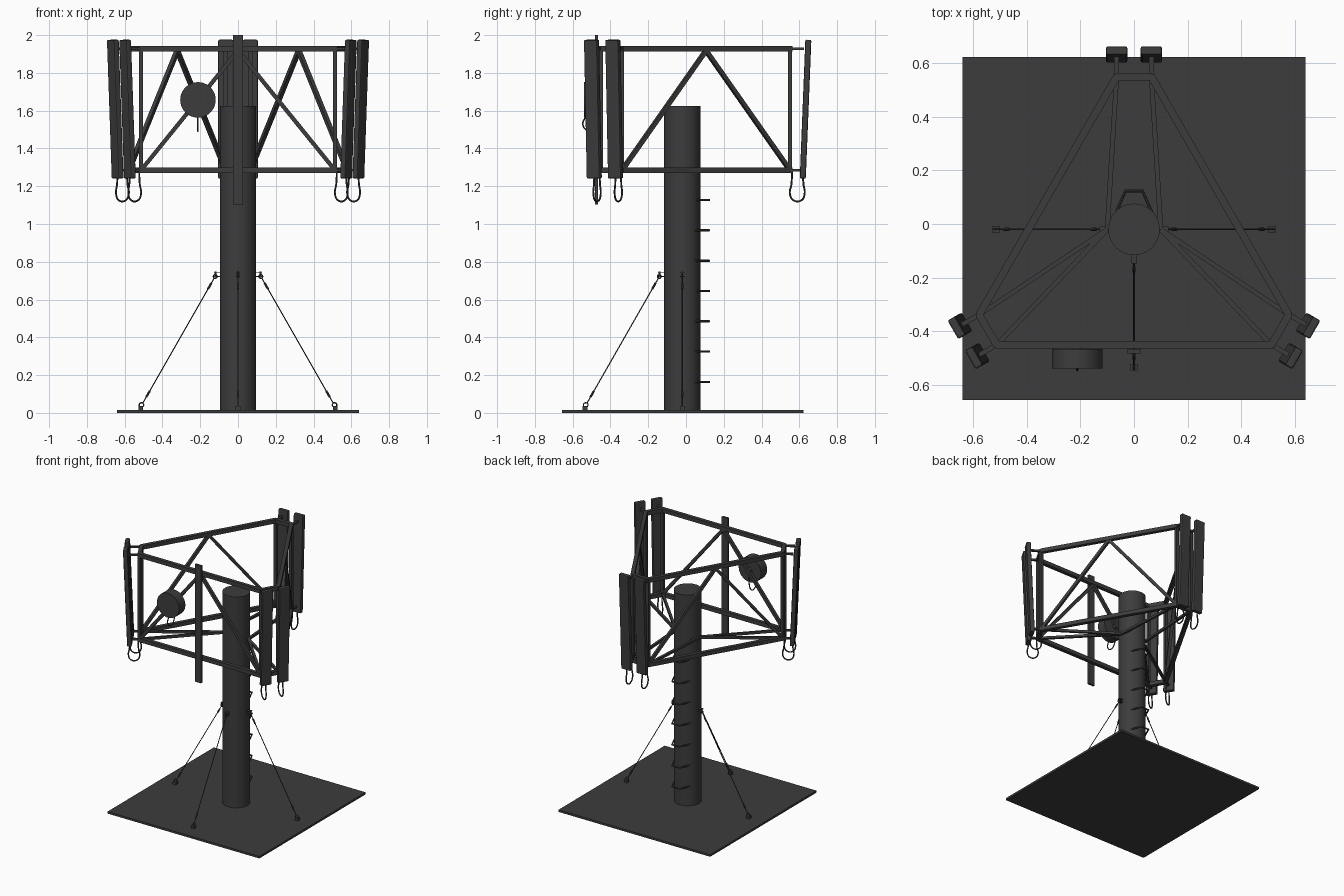
import bpy, bmesh, math
from mathutils import Vector, Matrix

if "Cube" in bpy.data.objects:
    bpy.data.objects.remove(bpy.data.objects["Cube"])

steel = bpy.data.materials.new("dark_grey_steel")
steel.use_nodes = True
GREY = (0.046, 0.046, 0.046, 1)
steel.diffuse_color = GREY
steel.node_tree.nodes["Principled BSDF"].inputs["Base Color"].default_value = GREY

MAST_Y = -0.02                       # mast axis
CENTRE = Vector((0, -0.08, 0))       # centre of the triangular platform
TOP, LOW = 1.928, 1.285              # platform levels


def finish(ob, smooth=False):
    ob.data.materials.append(steel)
    if smooth:
        bpy.ops.object.select_all(action='DESELECT')
        ob.select_set(True)
        bpy.context.view_layer.objects.active = ob
        bpy.ops.object.shade_smooth_by_angle(angle=math.radians(35))
    return ob


def mesh_object(name, bm, smooth=False):
    me = bpy.data.meshes.new(name)
    bm.to_mesh(me)
    bm.free()
    ob = bpy.data.objects.new(name, me)
    bpy.context.collection.objects.link(ob)
    return finish(ob, smooth)


def along(a, b):
    """Matrix with z running from a to b, centred between them."""
    d = b - a
    side = Vector((0, 0, 1)).cross(d)
    if side.length < 1e-5:
        side = Vector((1, 0, 0))
    z, x = d.normalized(), side.normalized()
    m = Matrix((x, z.cross(x), z)).transposed().to_4x4()
    return Matrix.Translation((a + b) / 2) @ m


def beams(name, segments, w, h):
    """Box bars, w wide sideways and h deep."""
    bm = bmesh.new()
    for a, b in segments:
        m = along(a, b) @ Matrix.Diagonal((w, h, (b - a).length, 1))
        bmesh.ops.create_cube(bm, size=1, matrix=m)
    return mesh_object(name, bm)


def rods(name, segments, r, sides=8):
    bm = bmesh.new()
    for a, b in segments:
        bmesh.ops.create_cone(bm, cap_ends=True, segments=sides, radius1=r, radius2=r,
                              depth=(b - a).length, matrix=along(a, b))
    return mesh_object(name, bm, True)


def tube(name, points, r, curved=True, cyclic=False):
    cu = bpy.data.curves.new(name, 'CURVE')
    cu.dimensions = '3D'
    cu.bevel_depth, cu.bevel_resolution, cu.resolution_u = r, 2, 6
    cu.use_fill_caps = True
    sp = cu.splines.new('BEZIER' if curved else 'POLY')
    pts = sp.bezier_points if curved else sp.points
    pts.add(len(points) - 1)
    for p, co in zip(pts, points):
        if curved:
            p.co = co
            p.handle_left_type = p.handle_right_type = 'AUTO'
        else:
            p.co = (*co, 1)
    sp.use_cyclic_u = cyclic
    ob = bpy.data.objects.new(name, cu)
    bpy.context.collection.objects.link(ob)
    bpy.ops.object.select_all(action='DESELECT')
    ob.select_set(True)
    bpy.context.view_layer.objects.active = ob
    bpy.ops.object.convert(target='MESH')
    return finish(bpy.context.object, True)


def box(name, centre, size):
    bm = bmesh.new()
    bmesh.ops.create_cube(bm, size=1, matrix=Matrix.Translation(centre) @ Matrix.Diagonal((*size, 1)))
    return mesh_object(name, bm)


def turn(k):
    """Platform corner k: 0 is the back one."""
    return Matrix.Translation(CENTRE) @ Matrix.Rotation(k * math.tau / 3, 4, 'Z')


# Ground plate and mast
box("ground_plate", (0, -0.017, 0.008), (1.28, 1.28, 0.016))
rods("mast", [(Vector((0, MAST_Y, 0.01)), Vector((0, MAST_Y, 1.624)))], 0.096, 48)

# Triangular platform with cut corners
CORNER = 0.065
def node(k, side, z):
    return turn(k) @ Vector((side * CORNER, 0.63, z))

rails, posts, braces, spokes = [], [], [], []
hubs = [Vector((0.1, MAST_Y, LOW)), Vector((-0.1, MAST_Y, LOW)), Vector((0, -0.125, LOW))]
for k in range(3):
    for z in (TOP, LOW):
        rails += [(node(k, -1, z), node(k, 1, z)), (node(k, -1, z), node(k + 1, 1, z))]
    a, b = node(k, -1, LOW), node(k + 1, 1, LOW)
    peak = (a + b) / 2 + Vector((0, 0, TOP - LOW - 0.01))
    braces += [(a, peak), (b, peak)]
    for s in (-1, 1):
        posts.append((node(k, s, LOW - 0.015), node(k, s, TOP + 0.015)))
        n = node(k, s, LOW)
        spokes.append((min(hubs, key=lambda h: (h - n).length), n))
beams("platform_rails", rails, 0.028, 0.03)
beams("platform_posts", posts, 0.022, 0.022)
beams("platform_braces", braces, 0.022, 0.022)
beams("platform_spokes", spokes, 0.018, 0.018)

# Two tilted panels with brackets and cable loops at each corner
for k in range(3):
    for s in (-1, 1):
        m = turn(k)
        bm = bmesh.new()
        bmesh.ops.create_cube(bm, size=1, matrix=Matrix.Diagonal((0.08, 0.032, 0.735, 1)))
        panel = mesh_object("antenna_panel", bm)
        panel.matrix_world = (m @ Matrix.Translation((s * CORNER, 0.713, 1.608))
                              @ Matrix.Rotation(-0.04, 4, 'X'))
        bevel = panel.modifiers.new("soft_edges", 'BEVEL')
        bevel.width, bevel.segments = 0.007, 2
        beams("panel_bracket", [(m @ Vector((s * CORNER, 0.63, z)), m @ Vector((s * CORNER, 0.705, z)))
                                for z in (TOP, LOW)], 0.018, 0.012)
        loop = [(0.699, 1.25), (0.702, 1.21), (0.708, 1.16), (0.69, 1.125), (0.65, 1.125),
                (0.63, 1.16), (0.638, 1.21), (0.642, 1.28)]
        tube("panel_cable", [m @ Vector((s * CORNER, y, z)) for y, z in loop], 0.005)

# Tall front plate
box("front_plate", (0, -0.475, 1.552), (0.052, 0.016, 0.895))

# Drum dish with mount and cable
DX, DZ = -0.212, 1.657
rods("dish", [(Vector((DX, -0.466, DZ)), Vector((DX, -0.54, DZ)))], 0.094, 40)
rods("dish_mount", [(Vector((DX, -0.44, DZ)), Vector((DX, -0.47, DZ)))], 0.02, 12)
tail = [(-0.53, 1.57), (-0.546, 1.53), (-0.53, 1.5), (-0.495, 1.492), (-0.468, 1.52), (-0.455, 1.6)]
tube("dish_cable", [(DX, y, z) for y, z in tail], 0.004)

# Climbing rungs on the back of the mast
for i in range(7):
    z = 0.164 + i * 0.1605
    tube("climbing_rung", [(-0.066, 0.045, z), (-0.032, 0.123, z), (0.032, 0.123, z),
                           (0.066, 0.045, z)], 0.006, curved=False)

# Guy wires on the left, right and front
for angle in (0, math.pi, -math.pi / 2):
    m = Matrix.Translation((0, MAST_Y, 0)) @ Matrix.Rotation(angle, 4, 'Z')
    def at(r, z, side=0):
        return m @ Vector((r, side, z))
    def eye(name, r, z, size):
        ring = [(size * math.cos(t), size * math.sin(t)) for t in (i * math.tau / 8 for i in range(8))]
        tube(name, [at(r + u, z + v) for u, v in ring], 0.003, cyclic=True)
    top, foot = at(0.125, 0.715), at(0.505, 0.05)
    tube("guy_wire", [top, foot], 0.003, curved=False)
    rods("guy_turnbuckle", [(top.lerp(foot, t), top.lerp(foot, t + 0.05)) for t in (0.04, 0.9)], 0.006)
    for z in (0.722, 0.742):
        beams("mast_lug", [(at(0.085, z), at(0.128, z))], 0.022, 0.005)
    rods("mast_lug_pin", [(at(0.12, 0.716), at(0.12, 0.748))], 0.005)
    eye("mast_eye", 0.121, 0.722, 0.01)
    eye("anchor_eye", 0.511, 0.042, 0.012)
    beams("anchor_foot", [(at(0.515, 0.012), at(0.515, 0.036))], 0.026, 0.026)
